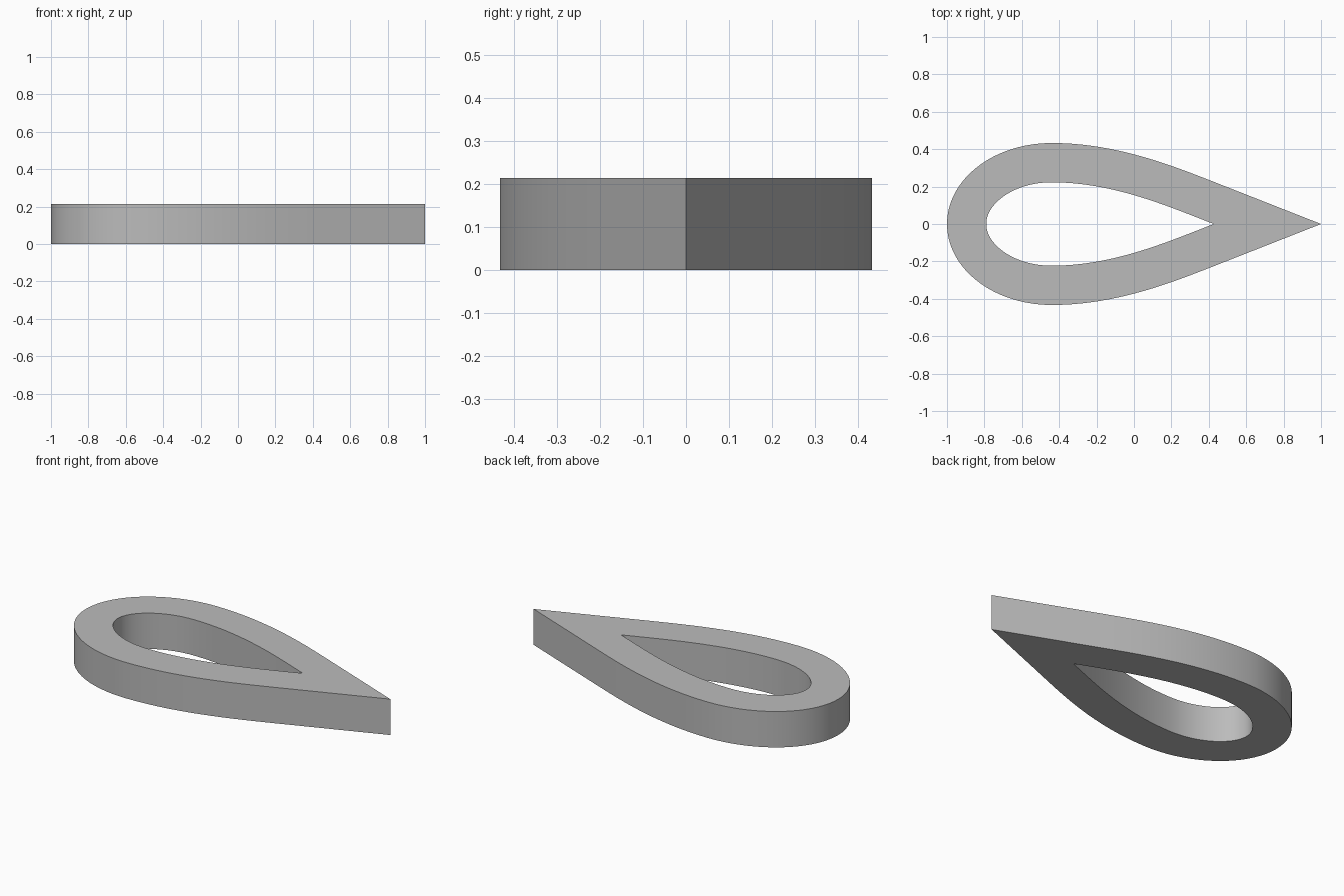
import bpy
import bmesh
from mathutils import Vector
from mathutils.geometry import interpolate_bezier

HEIGHT = 0.213   # extrusion depth
WALL = 0.21      # rim thickness
STEPS = 20       # samples per curve

if "Cube" in bpy.data.objects:
    bpy.data.objects.remove(bpy.data.objects["Cube"], do_unlink=True)

grey = bpy.data.materials.new("plain grey")
grey.use_nodes = True
COLOUR = (0.5, 0.5, 0.5, 1)
grey.diffuse_color = COLOUR
grey.node_tree.nodes["Principled BSDF"].inputs["Base Color"].default_value = COLOUR


def curve(*points):
    return interpolate_bezier(*[Vector(p) for p in points], STEPS)


# Upper half of the teardrop: round nose, then a shoulder running straight to the tip
nose = curve((-1, 0), (-1, 0.24), (-0.75, 0.433), (-0.44, 0.433))
shoulder = curve((-0.44, 0.433), (-0.1, 0.433), (0.2, 0.314), (0.42, 0.228))
upper = [p.to_2d() for p in nose + shoulder[1:]]
tip = Vector((1, 0))


def inset(i):
    """Move one profile point inwards by the wall thickness."""
    if i == 0:
        return upper[0] + Vector((WALL, 0))
    after = upper[i + 1] if i + 1 < len(upper) else tip
    along = (after - upper[i - 1]).normalized()
    return upper[i] + WALL * Vector((along.y, -along.x))


# The inner tip is where the inset straight edge meets the centre line
edge = (tip - upper[-1]).normalized()
inner_tip = Vector((1 - WALL / abs(edge.y), 0))
inner_upper = [inset(i) for i in range(len(upper))]


def closed(half, end):
    """Mirror the upper half into a full loop."""
    return half + [end] + [Vector((p.x, -p.y)) for p in reversed(half[1:])]


outer = closed(upper, tip)
inner = closed(inner_upper, inner_tip)

# Rim: four rings of vertices joined by quads
bm = bmesh.new()
rings = [[bm.verts.new((p.x, p.y, z)) for p in loop]
         for loop, z in ((outer, 0), (outer, HEIGHT), (inner, HEIGHT), (inner, 0))]
count = len(outer)
for k, ring in enumerate(rings):
    following = rings[(k + 1) % 4]
    for i in range(count):
        j = (i + 1) % count
        bm.faces.new((ring[i], ring[j], following[j], following[i]))
bmesh.ops.recalc_face_normals(bm, faces=bm.faces)

mesh = bpy.data.meshes.new("teardrop_ring")
bm.to_mesh(mesh)
bm.free()
mesh.materials.append(grey)
ring_object = bpy.data.objects.new("teardrop_ring", mesh)
bpy.context.collection.objects.link(ring_object)

# Smooth the curved walls, keep rims and tips crisp
bpy.context.view_layer.objects.active = ring_object
ring_object.select_set(True)
bpy.ops.object.shade_smooth_by_angle(angle=0.5)
